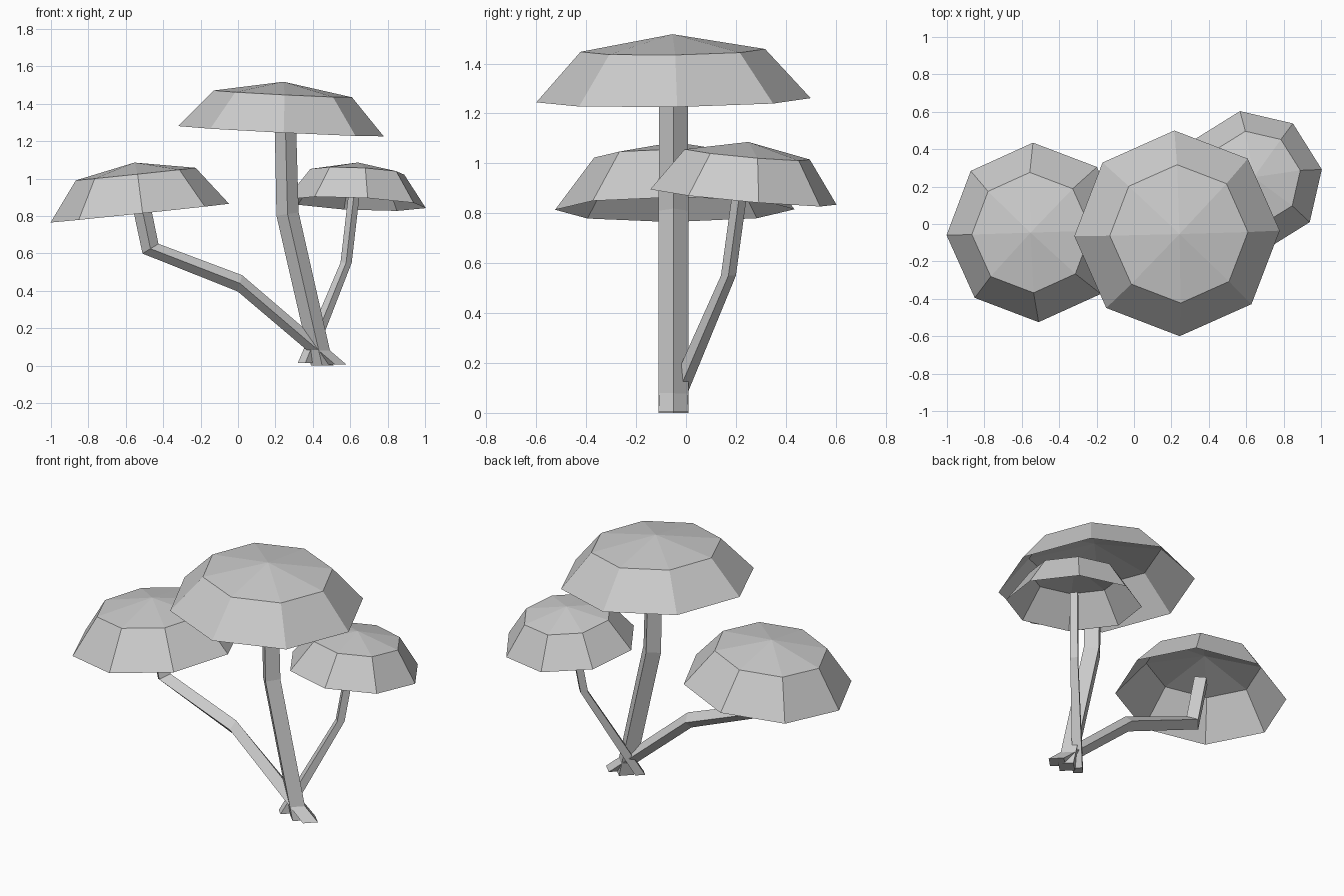
import bpy, bmesh, math
from mathutils import Vector, Matrix

if "Cube" in bpy.data.objects:
    bpy.data.objects.remove(bpy.data.objects["Cube"])

grey = bpy.data.materials.new("plain_grey")
grey.use_nodes = True
grey.diffuse_color = (0.6, 0.6, 0.6, 1)
grey.node_tree.nodes["Principled BSDF"].inputs["Base Color"].default_value = (0.6, 0.6, 0.6, 1)


def finish(name, bm):
    mesh = bpy.data.meshes.new(name)
    bm.to_mesh(mesh)
    bm.free()
    mesh.materials.append(grey)
    bpy.context.collection.objects.link(bpy.data.objects.new(name, mesh))


def bridge(bm, low, high):
    n = len(low)
    for i in range(n):
        j = (i + 1) % n
        bm.faces.new((low[i], low[j], high[j], high[i]))


def cap(name, centre, radius, ring_radius, ring_z, apex_z, turn, slope_x, slope_y):
    """Hollow eight-sided cap: steep skirt and shallow crown, tilted by two slopes."""
    bm = bmesh.new()
    rings = []
    for r, z in ((radius, 0), (ring_radius, ring_z)):
        angles = [math.radians(turn) + i * math.tau / 8 for i in range(8)]
        rings.append([bm.verts.new((r * math.cos(a), r * math.sin(a), z)) for a in angles])
    bridge(bm, *rings)
    apex = bm.verts.new((0, 0, apex_z))
    for i in range(8):
        bm.faces.new((rings[1][i], rings[1][(i + 1) % 8], apex))
    normal = Vector((-slope_x, -slope_y, 1)).normalized()
    tilt = Vector((0, 0, 1)).rotation_difference(normal).to_matrix().to_4x4()
    bm.transform(Matrix.Translation(centre) @ tilt)
    finish(name, bm)


def stem(name, stations):
    """Four-sided stem through (centre, half width, side rise) stations, corner to the front."""
    bm = bmesh.new()
    rings = []
    for centre, r, rise in stations:
        c = Vector(centre)
        side = Vector((math.cos(rise), 0, math.sin(rise))) * r
        front = Vector((0, -r, 0))
        rings.append([bm.verts.new(c + d) for d in (side, -front, -side, front)])
    for low, high in zip(rings, rings[1:]):
        bridge(bm, low, high)
    bm.faces.new(rings[0][::-1])
    bm.faces.new(rings[-1])
    bmesh.ops.recalc_face_normals(bm, faces=bm.faces)
    finish(name, bm)


# Caps
cap("middle_cap", (0.23, -0.05, 1.253), 0.55, 0.37, 0.2, 0.265, 1.5, -0.05, 0.014)
cap("right_cap", (-0.525, -0.045, 0.815), 0.48, 0.322, 0.21, 0.272, 1.8, 0.105, 0.005)
cap("left_cap", (0.63, 0.23, 0.865), 0.38, 0.255, 0.172, 0.222, 9.5, -0.047, -0.09)

# Stems, from foot to tip
stem("middle_stem", [((0.45, -0.05, 0), 0.06, 0),
                     ((0.265, -0.05, 0.81), 0.06, 0.15),
                     ((0.253, -0.05, 1.3), 0.057, 0)])
stem("right_stem", [((0.52, -0.05, 0.005), 0.06, 0),
                    ((0.01, -0.05, 0.44), 0.045, 1.3),
                    ((-0.468, -0.05, 0.625), 0.05, 0.55),
                    ((-0.53, -0.05, 0.92), 0.048, 0.2)])
stem("left_stem", [((0.36, -0.06, 0.015), 0.04, 0),
                   ((0.578, 0.17, 0.55), 0.03, 0),
                   ((0.622, 0.222, 0.93), 0.03, 0)])
